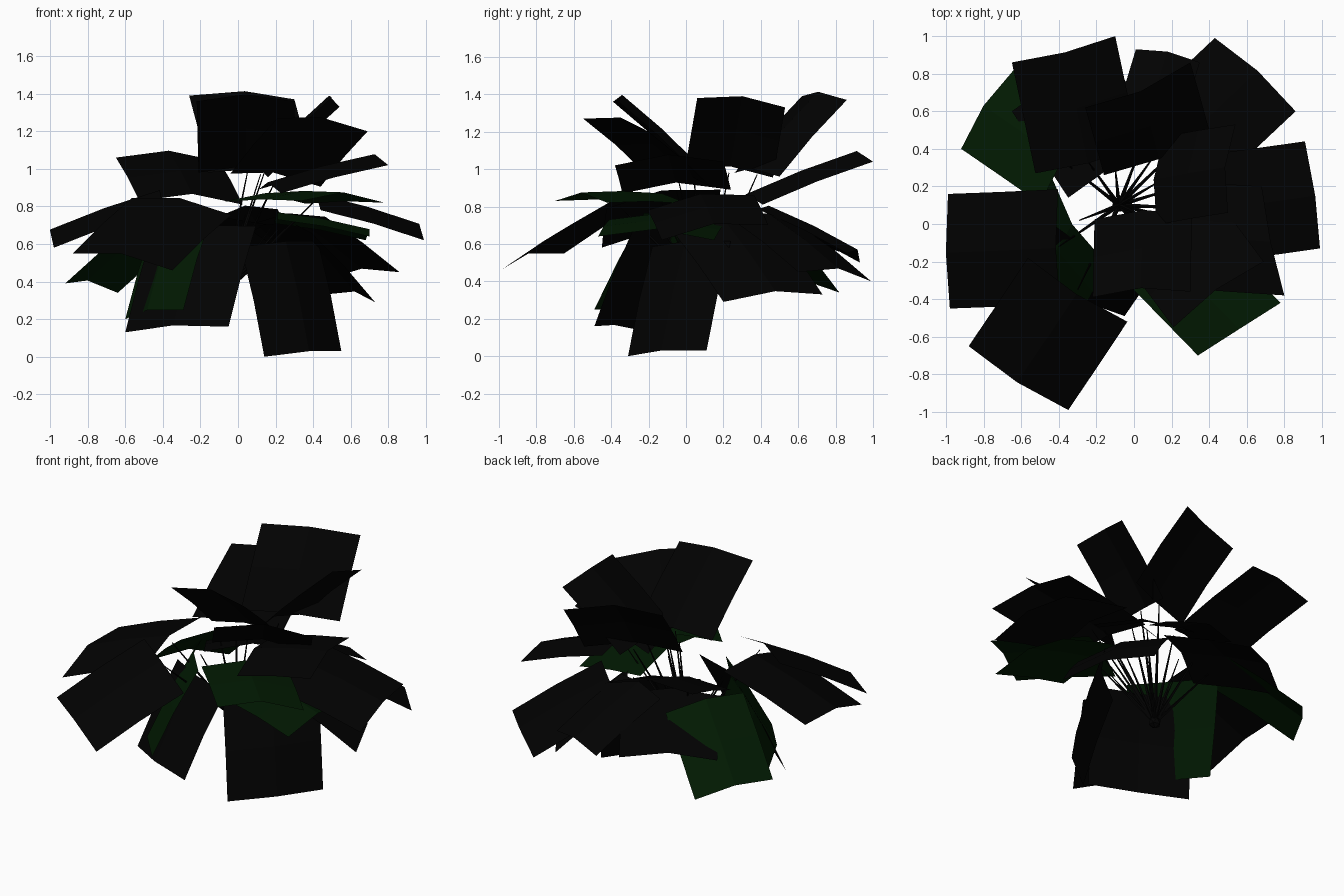
import bpy
import bmesh
from mathutils import Vector

default_cube = bpy.data.objects.get("Cube")
if default_cube:
    bpy.data.objects.remove(default_cube, do_unlink=True)


def make_material(name, colour):
    material = bpy.data.materials.new(name)
    material.use_nodes = True
    material.diffuse_color = colour
    shader = material.node_tree.nodes["Principled BSDF"]
    shader.inputs["Base Color"].default_value = colour
    shader.inputs["Roughness"].default_value = 1
    return material


black = make_material("black leaf", (.0004, .0004, .0004, 1))
green = make_material("dark green leaf", (.0004, .01, .0006, 1))

RIDGE = .05      # height of the folded midrib
ARCH = .01       # lengthwise bow of the blade
HUB = Vector((-.08, .1, .34))


def add_object(name, build_mesh, material):
    mesh = bpy.data.meshes.new(name)
    build_mesh.to_mesh(mesh)
    build_mesh.free()
    mesh.materials.append(material)
    part = bpy.data.objects.new(name, mesh)
    bpy.context.collection.objects.link(part)


def add_blade(name, corner_a, corner_b, base, material):
    """Rectangular leaf folded along its midrib, from base to two tip corners."""
    corner_a, corner_b, base = Vector(corner_a), Vector(corner_b), Vector(base)
    middle = (corner_a + corner_b) / 2
    half_width = (corner_b - corner_a) / 2
    normal = half_width.cross(middle - base).normalized()
    if normal.z < 0:
        normal.negate()
    build_mesh = bmesh.new()
    rows = []
    for along in (0, .5, 1):
        centre = base.lerp(middle, along)
        if along == .5:
            centre = centre + normal * ARCH
        rows.append([build_mesh.verts.new(point) for point in (
            centre - half_width,
            centre + normal * RIDGE,
            centre + half_width)])
    for lower, upper in zip(rows, rows[1:]):
        for side in range(len(lower) - 1):
            build_mesh.faces.new((lower[side], lower[side + 1],
                                  upper[side + 1], upper[side]))
    add_object(name, build_mesh, material)


def add_stem(name, start, end):
    """Thin tapered stalk between two points."""
    start, end = Vector(start), Vector(end)
    direction = end - start
    build_mesh = bmesh.new()
    bmesh.ops.create_cone(build_mesh, cap_ends=True, segments=4,
                          radius1=.012, radius2=.003, depth=direction.length)
    turn = direction.to_track_quat("Z", "Y").to_matrix()
    bmesh.ops.rotate(build_mesh, matrix=turn, verts=build_mesh.verts)
    bmesh.ops.translate(build_mesh, vec=(start + end) / 2, verts=build_mesh.verts)
    add_object(name, build_mesh, black)


# Each leaf: name, two tip corners, centre of the base edge
black_leaves = [
    ("right_side_leaf", (-.99, .16, .68), (-.98, -.45, .58), (-.4, -.12, .84)),
    ("front_right_leaf", (-.88, -.65, .55), (-.35, -.99, .46), (-.3, -.35, .8)),
    ("back_right_leaf", (-.65, .86, 1.06), (-.1, 1, 1.04), (-.25, .34, .82)),
    ("back_right_low_leaf", (-.65, .6, .52), (-.15, .92, .53), (-.1, .3, .7)),
    ("back_upright_leaf", (-.26, .62, 1.39), (.3, .86, 1.37), (.12, .38, .97)),
    ("left_upright_leaf", (.5, .06, 1.38), (.54, .53, 1.33), (.14, .23, .98)),
    ("front_upright_leaf", (-.22, -.39, 1.36), (.3, -.36, 1.36), (.05, .04, .98)),
    ("front_left_raised_leaf", (.21, -.55, 1.27), (.69, -.2, 1.2), (.2, -.04, .94)),
    ("left_raised_leaf", (.8, -.38, 1.02), (.68, .2, 1.04), (.17, -.05, .88)),
    ("left_side_leaf", (.91, .44, .7), (.99, -.13, .62), (.4, .08, .82)),
    ("back_left_leaf", (.43, .99, .4), (.86, .6, .45), (.25, .42, .72)),
    ("back_drooping_leaf", (.01, .93, .5), (.35, .86, .55), (.04, .42, .76)),
    ("left_low_leaf", (.73, .2, .29), (.45, .73, .33), (.25, .2, .68)),
    ("front_hanging_leaf", (.14, -.31, 0), (.55, .11, .03), (.22, .03, .6)),
    ("front_right_hanging_leaf", (-.6, -.2, .13), (-.05, -.49, .16), (-.18, -.13, .68)),
]
green_leaves = [
    ("back_right_green_leaf", (-.92, .4, .39), (-.64, .82, .34), (-.36, .32, .72)),
    ("front_left_green_leaf", (.34, -.7, .83), (.78, -.42, .82), (.14, -.13, .82)),
    ("front_right_green_leaf", (-.6, 0, .2), (-.29, -.49, .25), (-.29, .02, .74)),
    ("left_green_leaf", (.7, -.47, .64), (.68, .15, .62), (.2, -.1, .72)),
]

for leaves, material in ((black_leaves, black), (green_leaves, green)):
    for name, corner_a, corner_b, base in leaves:
        add_blade(name, corner_a, corner_b, base, material)
        add_stem(name.replace("leaf", "stalk"), HUB, base)

# Small crown where the stalks meet
crown = bmesh.new()
bmesh.ops.create_icosphere(crown, subdivisions=1, radius=.04)
bmesh.ops.translate(crown, vec=HUB, verts=crown.verts)
add_object("crown", crown, black)
